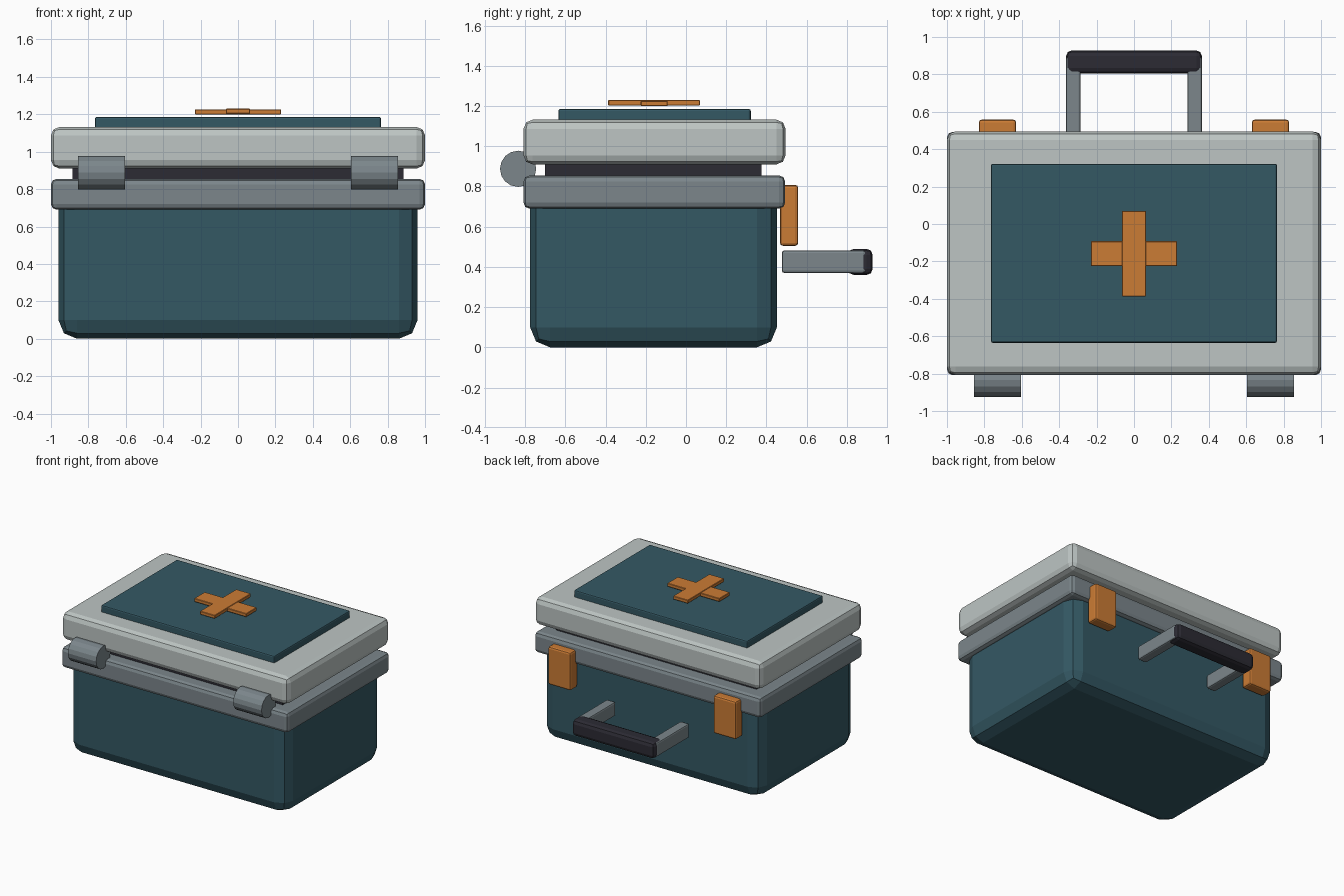
import bpy
import math

cube = bpy.data.objects.get("Cube")
if cube:
    bpy.data.objects.remove(cube, do_unlink=True)


def make_material(name, rgb):
    mat = bpy.data.materials.new(name)
    mat.use_nodes = True
    color = (*rgb, 1.0)
    mat.diffuse_color = color
    mat.node_tree.nodes["Principled BSDF"].inputs["Base Color"].default_value = color
    return mat


teal = make_material("deep teal", (0.034, 0.098, 0.127))
pale = make_material("pale grey", (0.51, 0.56, 0.55))
grey = make_material("slate grey", (0.20, 0.24, 0.26))
orange = make_material("orange", (0.60, 0.20, 0.035))
dark = make_material("charcoal", (0.025, 0.024, 0.034))


def box(name, x, y, z, mat, bevel=0.0, segments=2):
    """Bevelled box spanning the given (min, max) ranges."""
    spans = (x, y, z)
    bpy.ops.mesh.primitive_cube_add(size=1, location=[(a + b) / 2 for a, b in spans])
    obj = bpy.context.object
    obj.name = name
    obj.scale = [b - a for a, b in spans]
    bpy.ops.object.transform_apply(location=False, rotation=False, scale=True)
    obj.data.materials.append(mat)
    if bevel:
        mod = obj.modifiers.new("Bevel", 'BEVEL')
        mod.width = bevel
        mod.segments = segments
    return obj


def hinge(name, x):
    bpy.ops.mesh.primitive_cylinder_add(
        vertices=16, radius=0.09, depth=0.25,
        location=(x, -0.835, 0.888), rotation=(0, math.pi / 2, 0))
    obj = bpy.context.object
    obj.name = name
    obj.data.materials.append(grey)


# Case shell, rim, seal and lid
box("case_body", (-0.96, 0.96), (-0.775, 0.452), (0.0, 0.8), teal, 0.1)
box("case_rim", (-1, 1), (-0.808, 0.493), (0.69, 0.855), grey, 0.03)
box("lid_seal", (-0.885, 0.885), (-0.70, 0.375), (0.83, 0.94), dark)
box("lid", (-1, 1), (-0.808, 0.495), (0.91, 1.132), pale, 0.045)
box("lid_panel", (-0.765, 0.765), (-0.635, 0.322), (1.11, 1.186), teal, 0.01)

# Cross emblem on the lid
box("cross_long_bar", (-0.065, 0.065), (-0.387, 0.07), (1.203, 1.23), orange, 0.003, 1)
box("cross_short_bar", (-0.23, 0.23), (-0.225, -0.092), (1.199, 1.226), orange, 0.003, 1)

# Paired hinges, latches and handle arms
for side, s in (("left", 1), ("right", -1)):
    hinge("hinge_" + side, s * 0.73)
    box("latch_" + side, sorted((s * 0.63, s * 0.83)), (0.467, 0.558),
        (0.505, 0.808), orange, 0.015)
    box("handle_arm_" + side, sorted((s * 0.286, s * 0.364)), (0.477, 0.893),
        (0.37, 0.482), grey, 0.012)

# Handle grip
box("handle_grip", (-0.363, 0.363), (0.805, 0.928), (0.36, 0.49), dark, 0.03)
